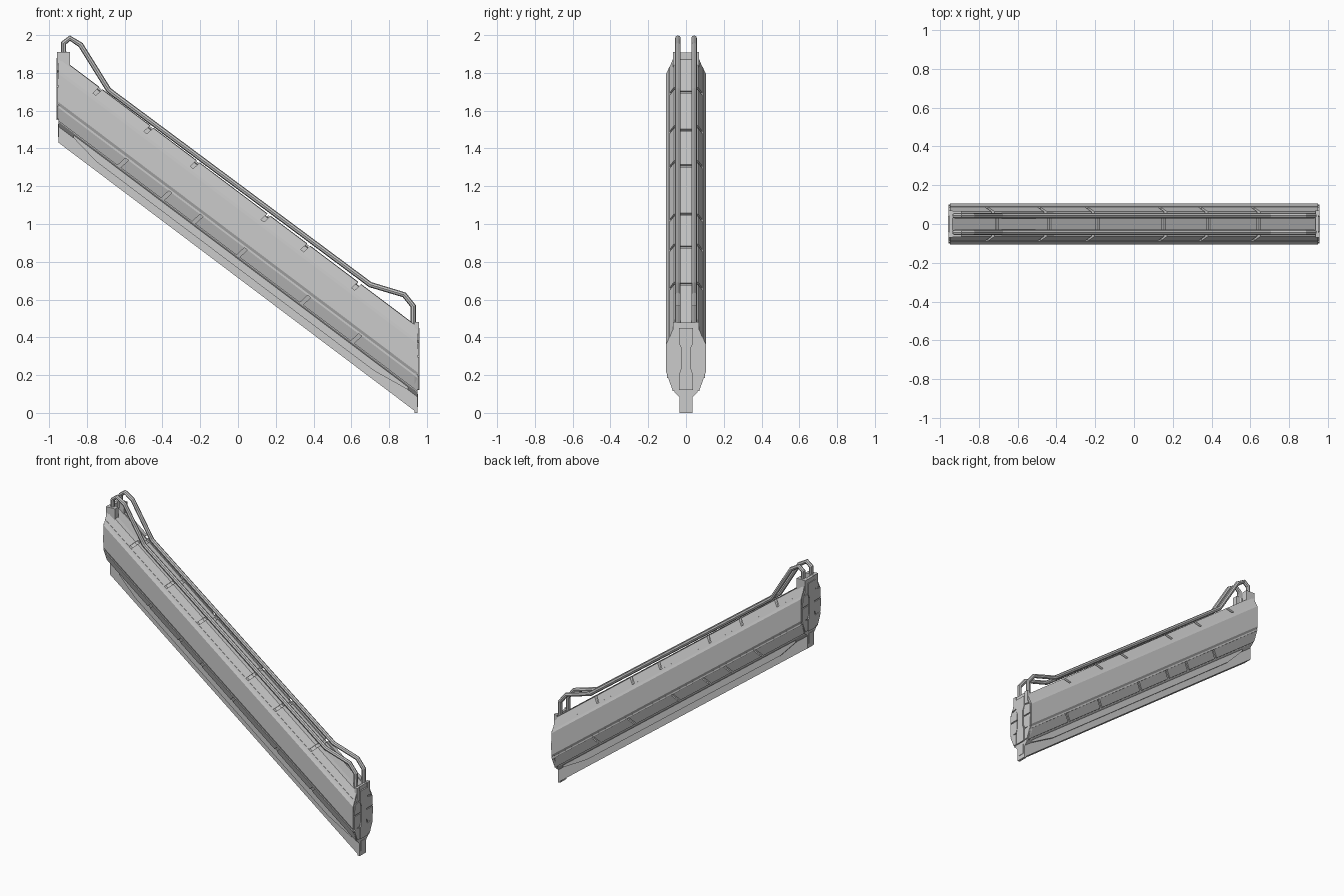
import bpy, bmesh
from mathutils import Vector

if "Cube" in bpy.data.objects:
    bpy.data.objects.remove(bpy.data.objects["Cube"])

SLOPE = -0.753          # every long part is sheared along this line
END = 0.95


def base_z(x):
    return 0.715 + SLOPE * x


def make(name, verts, faces):
    me = bpy.data.meshes.new(name)
    me.from_pydata(verts, [], faces)
    bm = bmesh.new()
    bm.from_mesh(me)
    bmesh.ops.recalc_face_normals(bm, faces=bm.faces)
    bm.to_mesh(me)
    bm.free()
    ob = bpy.data.objects.new(name, me)
    bpy.context.collection.objects.link(ob)
    return ob


def loft(name, a, b):
    """Solid between two matching rings of points."""
    n = len(a)
    faces = [(i, (i + 1) % n, n + (i + 1) % n, n + i) for i in range(n)]
    return make(name, a + b, faces + [tuple(range(n)), tuple(range(n, 2 * n))])


def sloped(name, prof, x0, x1, lean0=0, lean1=0):
    """Sweep a (y, height) profile down the slope; lean tilts the end cuts."""
    h0 = prof[0][1]
    rings = []
    for x, lean in ((x0, lean0), (x1, lean1)):
        ring = []
        for y, h in prof:
            px = x + lean * (h - h0)
            ring.append((px, y, base_z(px) + h))
        rings.append(ring)
    return loft(name, *rings)


def upright(name, prof, x0, x1, dz):
    """Extrude a (y, z) outline along x."""
    return loft(name, [(x0, y, z + dz) for y, z in prof], [(x1, y, z + dz) for y, z in prof])


def both(half):
    return half + [(-y, h) for y, h in reversed(half)]


def flip(prof, s):
    return [(s * y, h) for y, h in prof]


def segments(name, prof, cuts, gap=0.008):
    edges = [-END] + cuts + [END]
    for i in range(len(edges) - 1):
        first, last = i == 0, i == len(edges) - 2
        sloped(name, prof, edges[i] + (0 if first else gap), edges[i + 1] - (0 if last else gap),
               0 if first else 0.6, 0 if last else 0.6)


# Inner core and foot
sloped("core", both([(0.035, 0.0), (0.035, 0.085), (0.06, 0.11), (0.083, 0.19), (0.085, 0.38),
                     (0.055, 0.435), (0.035, 0.44)]), -END, END)

for s in (-1, 1):
    # Broad side panel with chamfered lips
    sloped("side_panel", flip([(0.07, 0.195), (0.095, 0.195), (0.105, 0.215), (0.105, 0.365),
                               (0.095, 0.385), (0.07, 0.385)], s), -END, END)
    sloped("lower_lip", flip([(0.06, 0.185), (0.1, 0.185), (0.1, 0.197), (0.06, 0.197)], s), -END, END)
    sloped("upper_lip", flip([(0.06, 0.383), (0.096, 0.383), (0.089, 0.4), (0.06, 0.4)], s), -END, END)
    # Segmented bevel plates above and below the panel
    segments("lower_plate", flip([(0.05, 0.115), (0.07, 0.115), (0.094, 0.186), (0.06, 0.186)], s),
             [-0.63, -0.4, -0.235, 0.0, 0.335, 0.605])
    segments("upper_plate", flip([(0.06, 0.4), (0.087, 0.4), (0.064, 0.455), (0.036, 0.458), (0.036, 0.43)], s),
             [-0.76, -0.49, -0.245, 0.13, 0.34, 0.61])
    # Tapered skirt strip on the foot
    outline = [(-0.87, 0.085), (-0.75, 0.05), (0.72, 0.05), (0.9, 0.085), (0.9, 0.115), (-0.87, 0.115)]
    ring = [[(x, s * y, base_z(x) + h) for x, h in outline] for y in (0.03, 0.05)]
    loft("skirt_strip", *ring)

# Segmented top tread between the rails
segments("top_tread", [(-0.033, 0.43), (0.033, 0.43), (0.033, 0.452), (-0.033, 0.452)],
         [-0.72, -0.45, -0.2, 0.14, 0.37, 0.63])

# End caps: back plate, pinched central spine, stepped pads, rail socket
PLATE = both([(0.034, 0.0), (0.034, 0.12), (0.065, 0.12), (0.088, 0.2), (0.09, 0.36), (0.066, 0.4), (0.066, 0.478)])
SPINE = both([(0.036, 0.12), (0.036, 0.205), (0.026, 0.235), (0.026, 0.345), (0.038, 0.37), (0.038, 0.45)])
PADS = [[(0.042, 0.125), (0.067, 0.125), (0.098, 0.195), (0.09, 0.21), (0.042, 0.2)],
        [(0.032, 0.236), (0.045, 0.21), (0.098, 0.205), (0.1, 0.296), (0.032, 0.296)],
        [(0.032, 0.304), (0.099, 0.304), (0.095, 0.372), (0.042, 0.382), (0.032, 0.345)],
        [(0.044, 0.39), (0.084, 0.382), (0.07, 0.41), (0.07, 0.48), (0.044, 0.48)]]
for e in (-1, 1):
    dz = 1.43 if e < 0 else 0.0
    upright("end_plate", PLATE, e * 0.935, e * 0.951, dz)
    upright("end_spine", SPINE, e * 0.94, e * 0.96, dz)
    upright("end_foot", both([(0.024, 0.03), (0.024, 0.1)]), e * 0.94, e * 0.954, dz)
    for s in (-1, 1):
        for pad in PADS:
            upright("end_pad", flip(pad, s), e * 0.935, e * 0.957, dz)
        if e < 0:
            upright("rail_socket", flip([(0.03, 0.36), (0.068, 0.36), (0.068, 0.48), (0.03, 0.48)], s),
                    -0.955, -0.89, dz)
            upright("socket_web", [(-0.03, 0.36), (0.03, 0.36), (0.03, 0.478), (-0.03, 0.478)],
                    -0.955, -0.935, dz) if s > 0 else None

# Twin handrails: octagonal tubes with mitred corners
PATH = [(-0.923, 1.87), (-0.923, 1.958), (-0.89, 1.984), (-0.833, 1.948), (-0.685, 1.71),
        (-0.66, 1.69), (0.7, 0.679), (0.88, 0.625), (0.928, 0.565), (0.928, 0.44)]
for s in (-1, 1):
    cu = bpy.data.curves.new("handrail", "CURVE")
    cu.dimensions = "3D"
    cu.bevel_depth = 0.0145
    cu.bevel_resolution = 2
    cu.use_fill_caps = True
    sp = cu.splines.new("POLY")
    sp.points.add(len(PATH) - 1)
    for p, (x, z) in zip(sp.points, PATH):
        p.co = (x, s * 0.043, z, 1)
    sp.use_smooth = False
    ob = bpy.data.objects.new("handrail", cu)
    bpy.context.collection.objects.link(ob)
